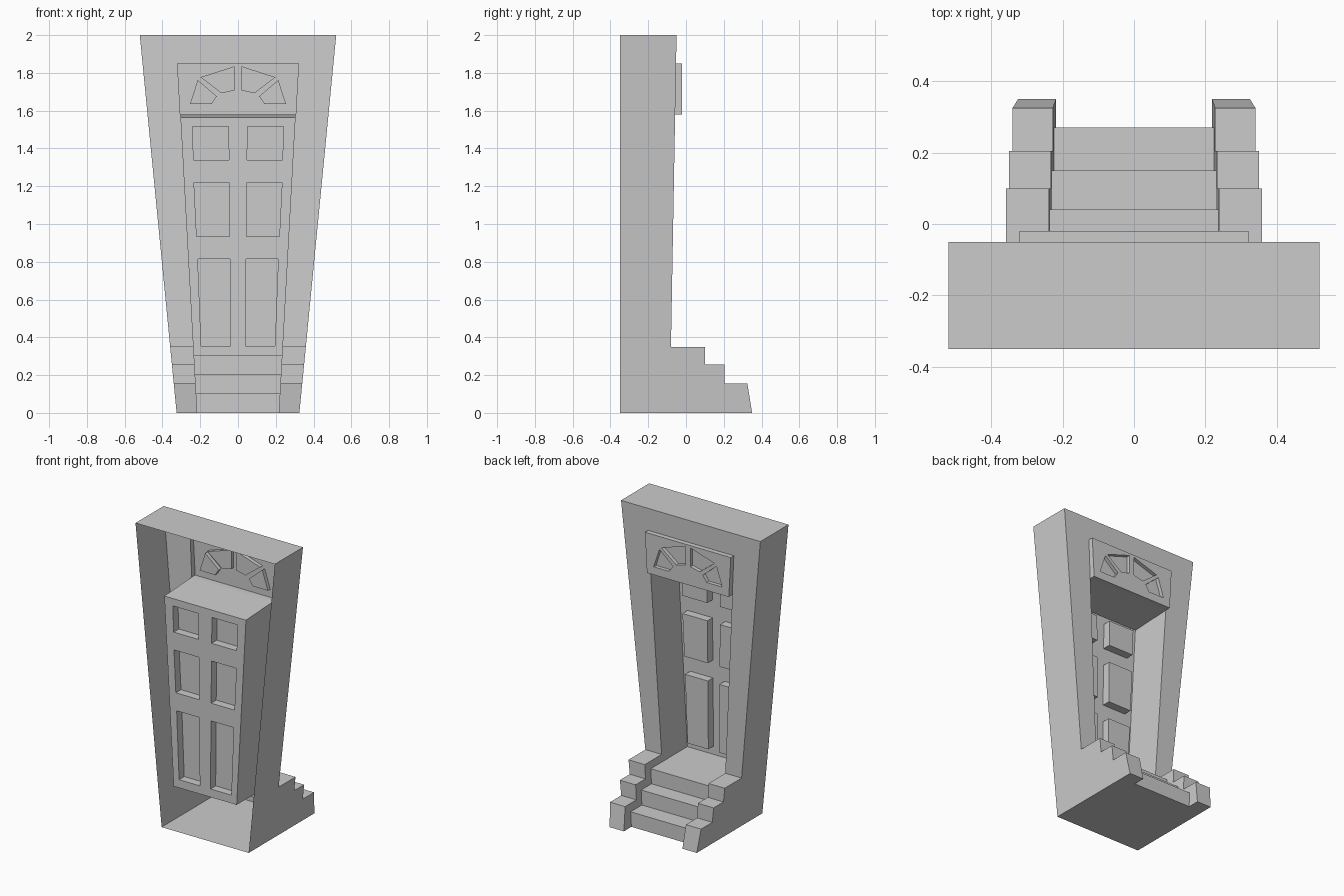
import bpy, bmesh

if "Cube" in bpy.data.objects:
    bpy.data.objects.remove(bpy.data.objects["Cube"])

BACK = -0.35


def outer_x(z):                     # leaning outside flank
    return 0.325 + 0.0975 * z


def inner_x(z):                     # leaning doorway flank
    return 0.2185 + 0.055 * z


def middle(z):
    return 0.0


def wall_y(z):                      # slightly tilted wall face
    return -0.05 - 0.018 * (2 - z)


def face(bm, pts):
    return bm.faces.new([bm.verts.new(p) for p in pts])


def strip(bm, profile, x0, x1):
    """Ribbon along a (y, z) profile, spanning x0(z) to x1(z)."""
    for (ya, za), (yb, zb) in zip(profile, profile[1:]):
        face(bm, [(x0(za), ya, za), (x1(za), ya, za),
                  (x1(zb), yb, zb), (x0(zb), yb, zb)])


def flank(bm, profile, x):
    face(bm, [(x(z), y, z) for y, z in profile])


def finish(bm, name, axis, sign=1):
    """Weld, orient by the face furthest along axis, mirror across x."""
    bmesh.ops.remove_doubles(bm, verts=bm.verts, dist=0.0005)
    bmesh.ops.recalc_face_normals(bm, faces=bm.faces)
    ref = max(bm.faces, key=lambda f: (round(abs(f.normal[axis]), 1),
                                       sign * f.calc_center_median()[axis]))
    if ref.normal[axis] * sign < 0:
        bmesh.ops.reverse_faces(bm, faces=bm.faces)
    mesh = bpy.data.meshes.new(name)
    bm.to_mesh(mesh)
    bm.free()
    ob = bpy.data.objects.new(name, mesh)
    bpy.context.collection.objects.link(ob)
    mod = ob.modifiers.new("mirror", 'MIRROR')
    mod.use_clip = True
    return ob


def pressed_sheet(name, outer, holes, y0, y1, skirt=False):
    """Flat half sheet at y0 with panels pressed to y1, open behind."""
    bm = bmesh.new()
    edges = []
    for loop in [outer] + holes:
        vs = [bm.verts.new((x, y0, z)) for x, z in loop]
        edges += [bm.edges.new((a, b)) for a, b in zip(vs, vs[1:] + vs[:1])]
    bmesh.ops.triangle_fill(bm, edges=edges, use_beauty=True, normal=(0, 1, 0))
    for loop in holes:
        face(bm, [(x, y1, z) for x, z in loop])
        for (xa, za), (xb, zb) in zip(loop, loop[1:] + loop[:1]):
            face(bm, [(xa, y0, za), (xb, y0, zb), (xb, y1, zb), (xa, y1, za)])
    if skirt:
        for (xa, za), (xb, zb) in zip(outer, outer[1:]):
            face(bm, [(xa, y0, za), (xb, y0, zb),
                      (xb, wall_y(zb), zb), (xa, wall_y(za), za)])
    return finish(bm, name, 1)


# Wall shell with stepped cheeks beside the stairs, open at the back
cheek = [(0.35, 0), (0.325, 0.155), (0.205, 0.155), (0.205, 0.255),
         (0.10, 0.255), (0.10, 0.35), (wall_y(0.35), 0.35)]
stairs = [(BACK, 0.3), (0.04, 0.3), (0.04, 0.2), (0.15, 0.2),
          (0.15, 0.1), (0.27, 0.1), (0.27, 0)]
lintel = [(wall_y(1.58), 1.58), (BACK, 1.565)]

bm = bmesh.new()
flank(bm, [(BACK, 0)] + cheek + [(wall_y(2), 2), (BACK, 2)], outer_x)
strip(bm, cheek + [(wall_y(1.58), 1.58), (wall_y(1.85), 1.85)], inner_x, outer_x)
top_y = wall_y(1.85)
face(bm, [(0, top_y, 1.85), (inner_x(1.85), top_y, 1.85),
          (outer_x(1.85), top_y, 1.85), (outer_x(2), wall_y(2), 2), (0, wall_y(2), 2)])
strip(bm, [(wall_y(2), 2), (BACK, 2)], middle, outer_x)
flank(bm, stairs + cheek + lintel, inner_x)
strip(bm, lintel, middle, inner_x)
strip(bm, stairs, middle, inner_x)
face(bm, [(0, BACK, 0), (outer_x(0), BACK, 0), (outer_x(0), 0.35, 0),
          (inner_x(0), 0.35, 0), (inner_x(0), 0.27, 0), (0, 0.27, 0)])
finish(bm, "wall_and_steps", 2)

# Door leaf with six raised panels
panels = []
for z0, z1, inner, x0, x1 in [(0.355, 0.815, 0.043, 0.195, 0.213),
                              (0.935, 1.22, 0.047, 0.219, 0.233),
                              (1.34, 1.515, 0.051, 0.235, 0.242)]:
    panels.append([(inner - 0.003, z0), (x0, z0), (x1, z1), (inner, z1)])
pressed_sheet("door", [(0, 0.3), (inner_x(0.3), 0.3),
                       (inner_x(1.565), 1.565), (0, 1.565)],
              panels, BACK, -0.295)

# Fanlight block with four sunken panes
panes = [[(0.018, 1.708), (0.087, 1.692), (0.198, 1.777), (0.018, 1.835)],
         [(0.14, 1.634), (0.255, 1.634), (0.213, 1.762), (0.112, 1.676)]]
pressed_sheet("fanlight", [(0, 1.58), (inner_x(1.58), 1.58),
                           (inner_x(1.85), 1.85), (0, 1.85)],
              panes, -0.02, -0.045, skirt=True)
